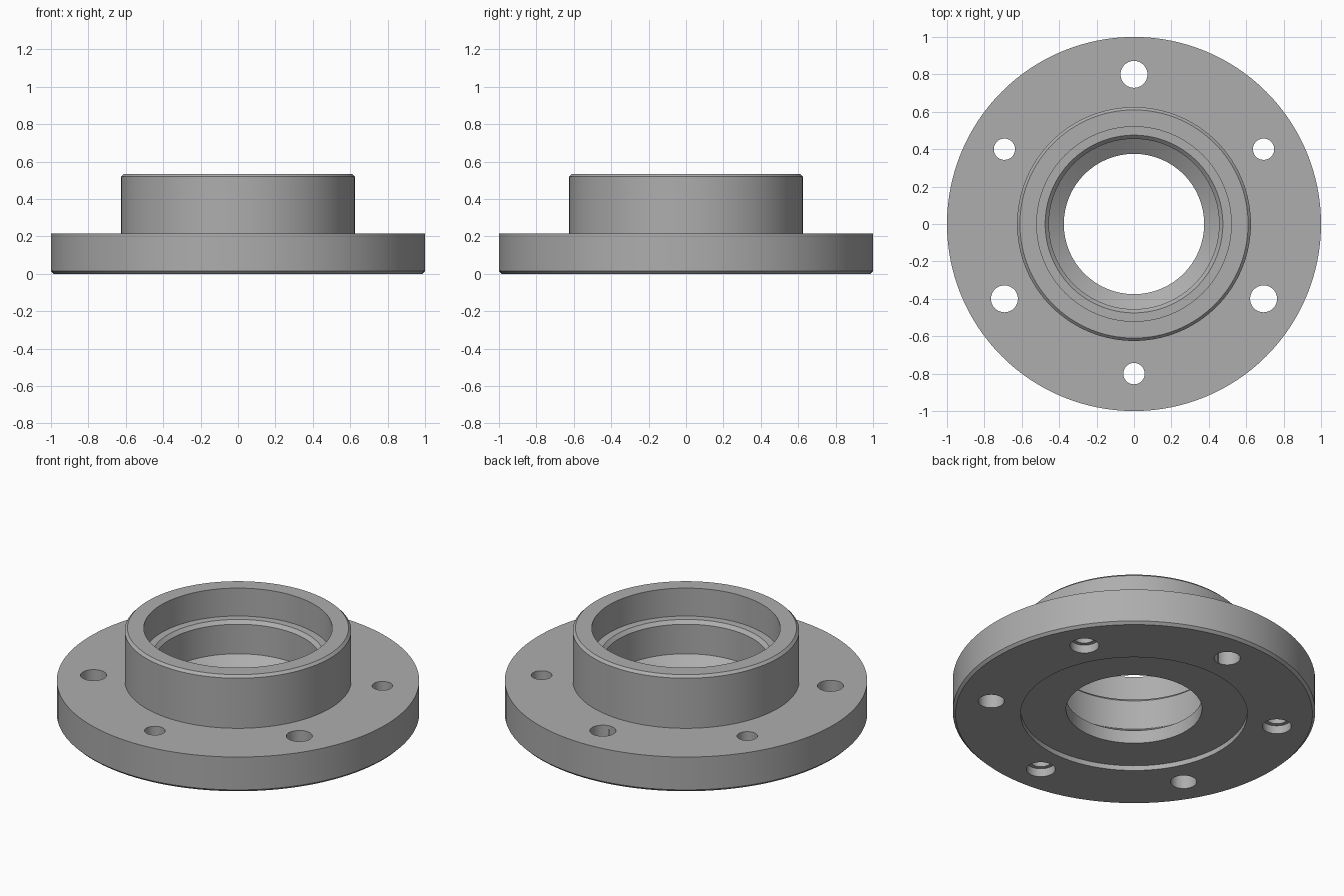
import bpy, math

cube = bpy.data.objects.get("Cube")
if cube:
    bpy.data.objects.remove(cube)

steel = bpy.data.materials.new("grey_steel")
steel.use_nodes = True
colour = (0.42, 0.42, 0.42, 1)
steel.diffuse_color = colour
steel.node_tree.nodes["Principled BSDF"].inputs["Base Color"].default_value = colour


def lathe(name, profile, sides, centre=(0, 0)):
    """Revolve a closed (radius, height) loop; points on the axis become poles."""
    verts, faces, rings = [], [], []
    for r, z in profile:
        count = sides if r > 0 else 1
        rings.append(range(len(verts), len(verts) + count))
        for i in range(count):
            a = math.tau * i / sides
            verts.append((centre[0] + r * math.cos(a), centre[1] + r * math.sin(a), z))
    for a, b in zip(rings, rings[1:] + rings[:1]):
        for i in range(sides):
            j = (i + 1) % sides
            quad = [a[i % len(a)], a[j % len(a)], b[j % len(b)], b[i % len(b)]]
            face = list(dict.fromkeys(quad))
            if len(face) > 2:
                faces.append(face)
    mesh = bpy.data.meshes.new(name)
    mesh.from_pydata(verts, [], faces)
    mesh.materials.append(steel)
    obj = bpy.data.objects.new(name, mesh)
    bpy.context.collection.objects.link(obj)
    return obj


# Flange, hub and stepped bore as one turned section
body = lathe("flanged_hub", [
    (0.625, 0.0), (0.985, 0.0), (1.0, 0.015), (1.0, 0.215),   # flange rim
    (0.625, 0.215), (0.625, 0.52), (0.61, 0.535),             # hub wall
    (0.52, 0.535), (0.52, 0.365),                             # bearing seat
    (0.475, 0.365), (0.455, 0.345), (0.455, 0.165),           # inner bore
    (0.375, 0.11), (0.375, 0.03), (0.625, 0.03),              # lip and bottom recess
], 128)


def drill(name, angle, profile):
    """Cut a turned hole shape on the bolt circle."""
    a = math.radians(angle)
    cutter = lathe(name, profile, 40, (0.8 * math.cos(a), 0.8 * math.sin(a)))
    cutter.hide_render = True
    cutter.hide_viewport = True
    cut = body.modifiers.new(name, "BOOLEAN")
    cut.operation = "DIFFERENCE"
    cut.solver = "EXACT"
    cut.object = cutter
    return cutter


# Three plain holes alternate with three counterbored ones
cutters = []
for k in range(3):
    cutters.append(drill(f"plain_hole_{k + 1}", 90 + 120 * k,
                         [(0, -0.1), (0.072, -0.1), (0.072, 0.3), (0, 0.3)]))
    cutters.append(drill(f"stepped_hole_{k + 1}", 30 + 120 * k,
                         [(0, -0.1), (0.08, -0.1), (0.08, 0.05),
                          (0.057, 0.05), (0.057, 0.3), (0, 0.3)]))

# Bake the cuts, then shade round walls smooth with crisp edges
bpy.context.view_layer.objects.active = body
body.select_set(True)
for m in list(body.modifiers):
    bpy.ops.object.modifier_apply(modifier=m.name)
for c in cutters:
    bpy.data.objects.remove(c)
bpy.ops.object.shade_smooth_by_angle(angle=math.radians(25))
